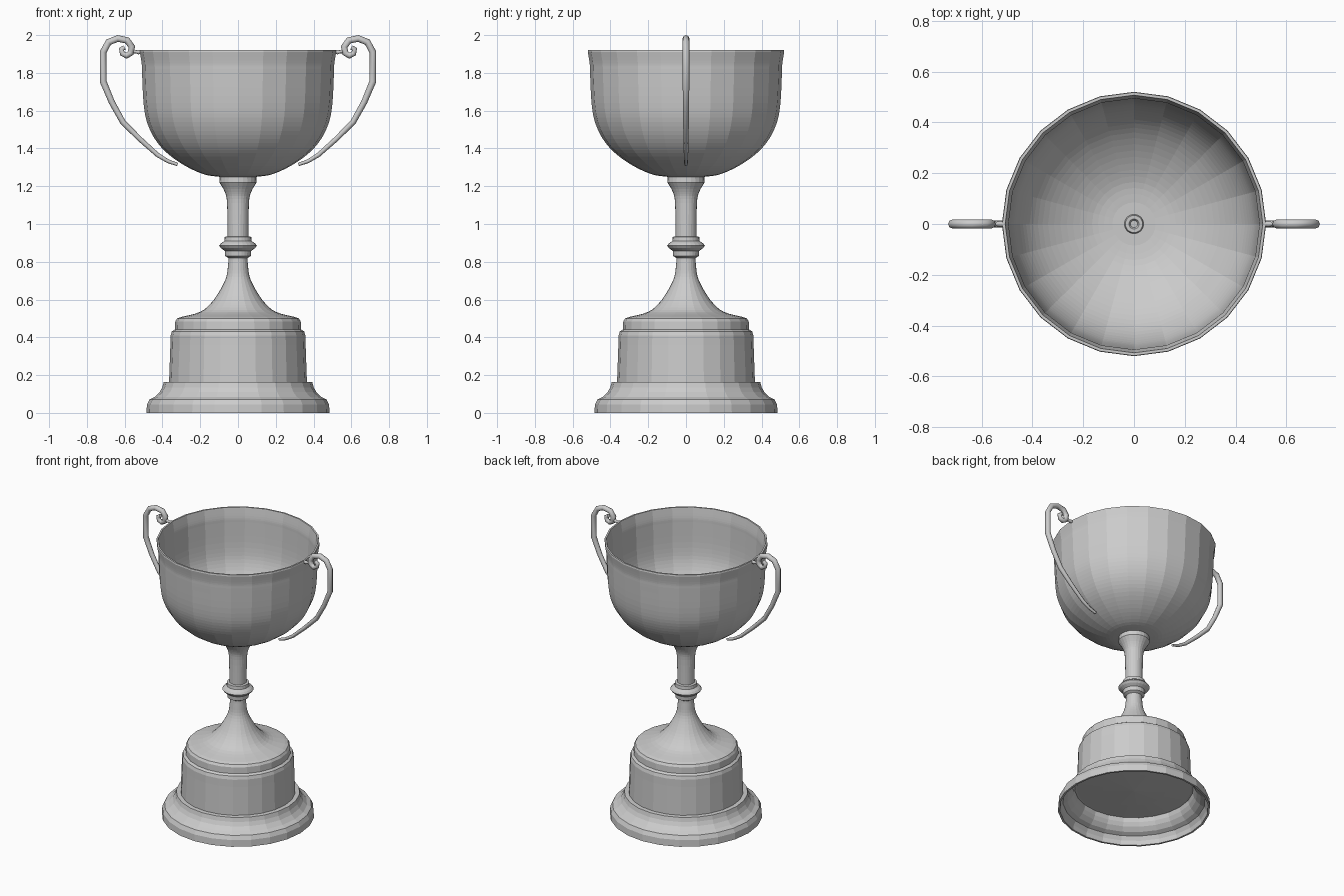
import bpy, bmesh, math

if "Cube" in bpy.data.objects:
    bpy.data.objects.remove(bpy.data.objects["Cube"])

SIDES = 24


def curve_through(pts, n=4):
    """Catmull-Rom refinement of a profile section."""
    out = []
    for i in range(len(pts) - 1):
        p0, p1 = pts[max(i - 1, 0)], pts[i]
        p2, p3 = pts[i + 1], pts[min(i + 2, len(pts) - 1)]
        for k in range(n):
            t = k / n
            out.append(tuple(0.5 * (2 * b + (c - a) * t + (2 * a - 5 * b + 4 * c - d) * t * t
                                    + (3 * b - a - 3 * c + d) * t ** 3)
                             for a, b, c, d in zip(p0, p1, p2, p3)))
    return out + [pts[-1]]


def lathe(name, profile):
    """Revolve an (r, z) profile around z; zero radius becomes a pole."""
    bm = bmesh.new()
    rings = []
    for r, z in profile:
        if r < 1e-5:
            rings.append([bm.verts.new((0, 0, z))] * SIDES)
        else:
            rings.append([bm.verts.new((r * math.cos(2 * math.pi * k / SIDES),
                                        r * math.sin(2 * math.pi * k / SIDES), z))
                          for k in range(SIDES)])
    for a, b in zip(rings, rings[1:]):
        for k in range(SIDES):
            j = (k + 1) % SIDES
            bm.faces.new(dict.fromkeys((a[k], a[j], b[j], b[k])))
    bmesh.ops.recalc_face_normals(bm, faces=bm.faces)
    mesh = bpy.data.meshes.new(name)
    bm.to_mesh(mesh)
    bm.free()
    ob = bpy.data.objects.new(name, mesh)
    bpy.context.collection.objects.link(ob)
    return ob


def tube(name, pts, depth):
    """Round tube along (x, z, radius factor) points."""
    cu = bpy.data.curves.new(name, 'CURVE')
    cu.dimensions = '3D'
    cu.bevel_depth = depth
    cu.bevel_resolution = 2
    cu.use_fill_caps = True
    sp = cu.splines.new('POLY')
    sp.points.add(len(pts) - 1)
    for p, (x, z, f) in zip(sp.points, pts):
        p.co = (x, 0, z, 1)
        p.radius = f
    ob = bpy.data.objects.new(name, cu)
    bpy.context.collection.objects.link(ob)
    bpy.ops.object.select_all(action='DESELECT')
    bpy.context.view_layer.objects.active = ob
    ob.select_set(True)
    bpy.ops.object.convert(target='MESH')


# Bowl: outer wall, rim, inner wall, small centre nut
outer = curve_through([(0.10, 1.25), (0.18, 1.263), (0.28, 1.308), (0.375, 1.375), (0.44, 1.45),
                       (0.482, 1.54), (0.50, 1.64), (0.508, 1.80), (0.51, 1.85), (0.52, 1.91)])
inner = [(max(r - 0.015, 0.04), z + 0.015 * (1.92 - z) / 0.67) for r, z in reversed(outer)]
nut = [(0.038, 1.265), (0.034, 1.278), (0.02, 1.278), (0.014, 1.268), (0, 1.268)]
lathe("bowl", [(0, 1.25)] + outer + [(0.518, 1.92), (0.507, 1.92)] + inner + nut)

# Stem with collar and flared foot
foot = curve_through([(0.05, 0.82), (0.052, 0.79), (0.062, 0.72), (0.095, 0.65), (0.14, 0.585),
                      (0.20, 0.535), (0.30, 0.508)])
neck = curve_through([(0.099, 1.22), (0.07, 1.17), (0.058, 1.11), (0.055, 0.935)])
collar = [(0.07, 0.932), (0.072, 0.91), (0.09, 0.898), (0.10, 0.885), (0.09, 0.872),
          (0.07, 0.858), (0.068, 0.83)]
lathe("stem", [(0, 1.252), (0.097, 1.252)] + neck + collar + foot + [(0, 0.50)])

# Plinth drum with stepped shoulder
lathe("plinth", [(0, 0.508), (0.30, 0.508), (0.322, 0.50), (0.332, 0.485), (0.334, 0.442),
                 (0.35, 0.432), (0.357, 0.41), (0.358, 0.36), (0.365, 0.165),
                 (0.365, 0.145), (0.2, 0.135), (0, 0.125)])

# Flared base moulding, hollow below
flare = [(0.36, 0.165), (0.393, 0.163), (0.401, 0.135), (0.415, 0.11), (0.44, 0.085),
         (0.468, 0.072), (0.482, 0.045), (0.485, 0.0)]
lathe("base_moulding", flare + [(0.472, 0.0)]
      + [(r - 0.015, z - 0.015) for r, z in reversed(flare[:-1])])

# Scroll handles, mirrored left and right
arm = [(0.32, 1.315, 0.5), (0.37, 1.332, 0.55), (0.425, 1.365, 0.65), (0.52, 1.45, 0.75),
       (0.61, 1.54, 0.85), (0.668, 1.645, 0.9), (0.714, 1.755, 1), (0.714, 1.91, 1),
       (0.685, 1.963, 1), (0.637, 1.982, 1), (0.587, 1.972, 1), (0.562, 1.938, 1),
       (0.568, 1.905, 0.95), (0.59, 1.891, 0.9), (0.612, 1.902, 0.85), (0.617, 1.925, 0.8),
       (0.60, 1.935, 0.7)]
for side, s in (("right", 1), ("left", -1)):
    tube(side + "_handle", [(s * x, z, f) for x, z, f in arm], 0.018)
    tube(side + "_handle_joint", [(s * 0.51, 1.91, 0.7), (s * 0.527, 1.91, 1),
                                  (s * 0.54, 1.912, 0.7), (s * 0.565, 1.915, 1)], 0.012)
